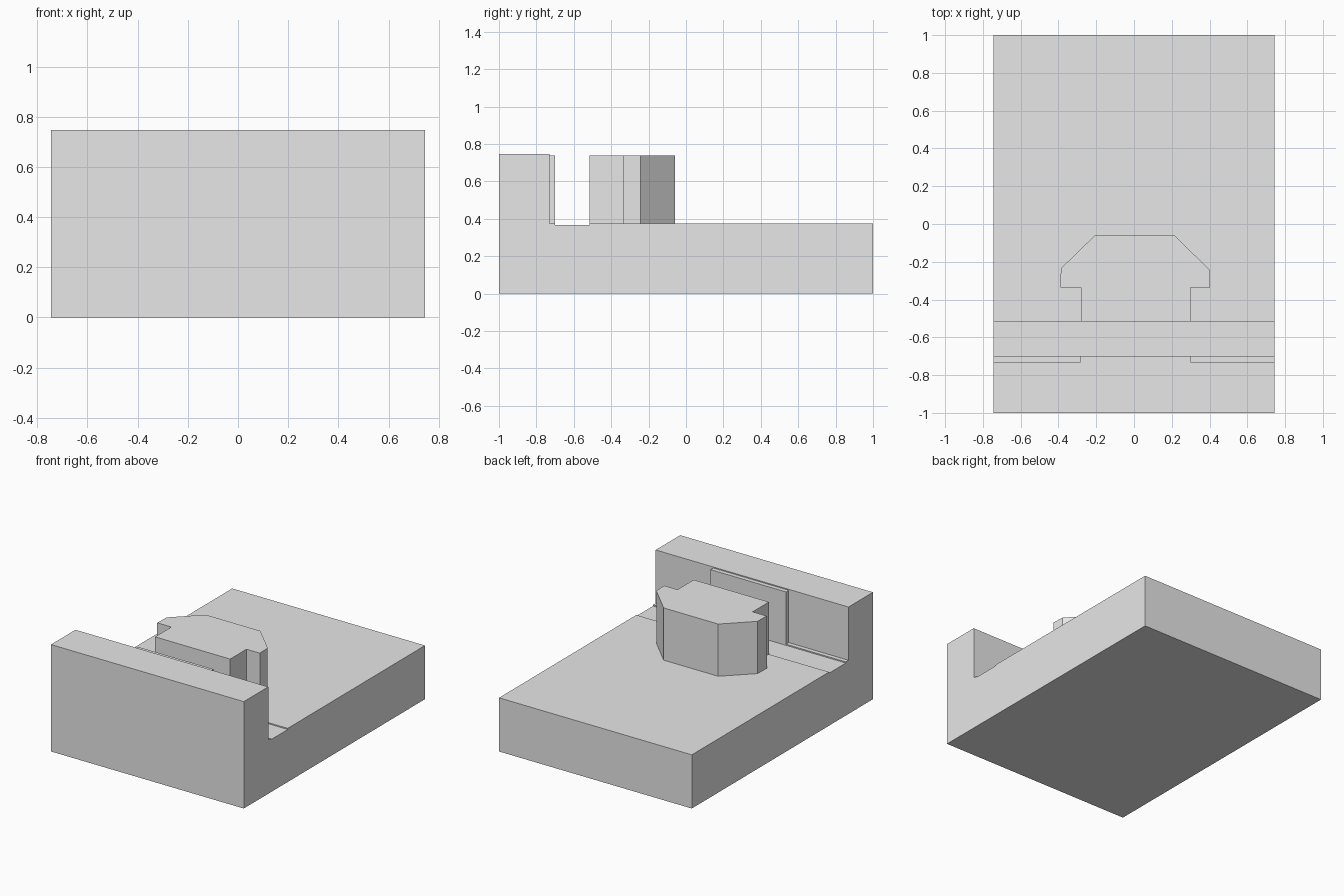
import bpy
import bmesh
from mathutils import Vector

default = bpy.data.objects.get("Cube")
if default:
    bpy.data.objects.remove(default, do_unlink=True)

GREY = (0.8, 0.8, 0.8, 1)
grey = bpy.data.materials.new("plain grey")
grey.use_nodes = True
grey.diffuse_color = GREY
grey.node_tree.nodes["Principled BSDF"].inputs["Base Color"].default_value = GREY


def extrude_profile(name, points, direction):
    """Flat polygon swept along a direction into a closed solid."""
    bm = bmesh.new()
    face = bm.faces.new([bm.verts.new(p) for p in points])
    swept = bmesh.ops.extrude_face_region(bm, geom=[face], use_keep_orig=True)
    moved = [v for v in swept["geom"] if isinstance(v, bmesh.types.BMVert)]
    bmesh.ops.translate(bm, verts=moved, vec=Vector(direction))
    bmesh.ops.recalc_face_normals(bm, faces=bm.faces)
    mesh = bpy.data.meshes.new(name)
    bm.to_mesh(mesh)
    bm.free()
    mesh.materials.append(grey)
    obj = bpy.data.objects.new(name, mesh)
    bpy.context.collection.objects.link(obj)
    return obj


HALF_WIDTH = 0.745
FLOOR, GROOVE = 0.375, 0.367

# Base with front wall and a shallow groove, as one side profile
side = [(-1, 0), (1, 0), (1, FLOOR), (-0.515, FLOOR), (-0.515, GROOVE),
        (-0.70, GROOVE), (-0.70, FLOOR), (-0.73, FLOOR), (-0.73, 0.747), (-1, 0.747)]
extrude_profile("base_and_wall", [(-HALF_WIDTH, y, z) for y, z in side],
                (2 * HALF_WIDTH, 0, 0))

# Raised pad on the inner face of the wall
pad = [(-0.283, -0.74), (0.30, -0.74), (0.30, -0.70), (-0.283, -0.70)]
extrude_profile("wall_pad", [(x, y, GROOVE) for x, y in pad], (0, 0, 0.74 - GROOVE))

# Stepped block with chamfered rear corners
block = [(-0.28, -0.515), (0.30, -0.515), (0.30, -0.335), (0.403, -0.335),
         (0.40, -0.243), (0.215, -0.06), (-0.207, -0.06), (-0.387, -0.235),
         (-0.39, -0.335), (-0.28, -0.335)]
extrude_profile("stepped_block", [(x, y, GROOVE) for x, y in block], (0, 0, 0.74 - GROOVE))
